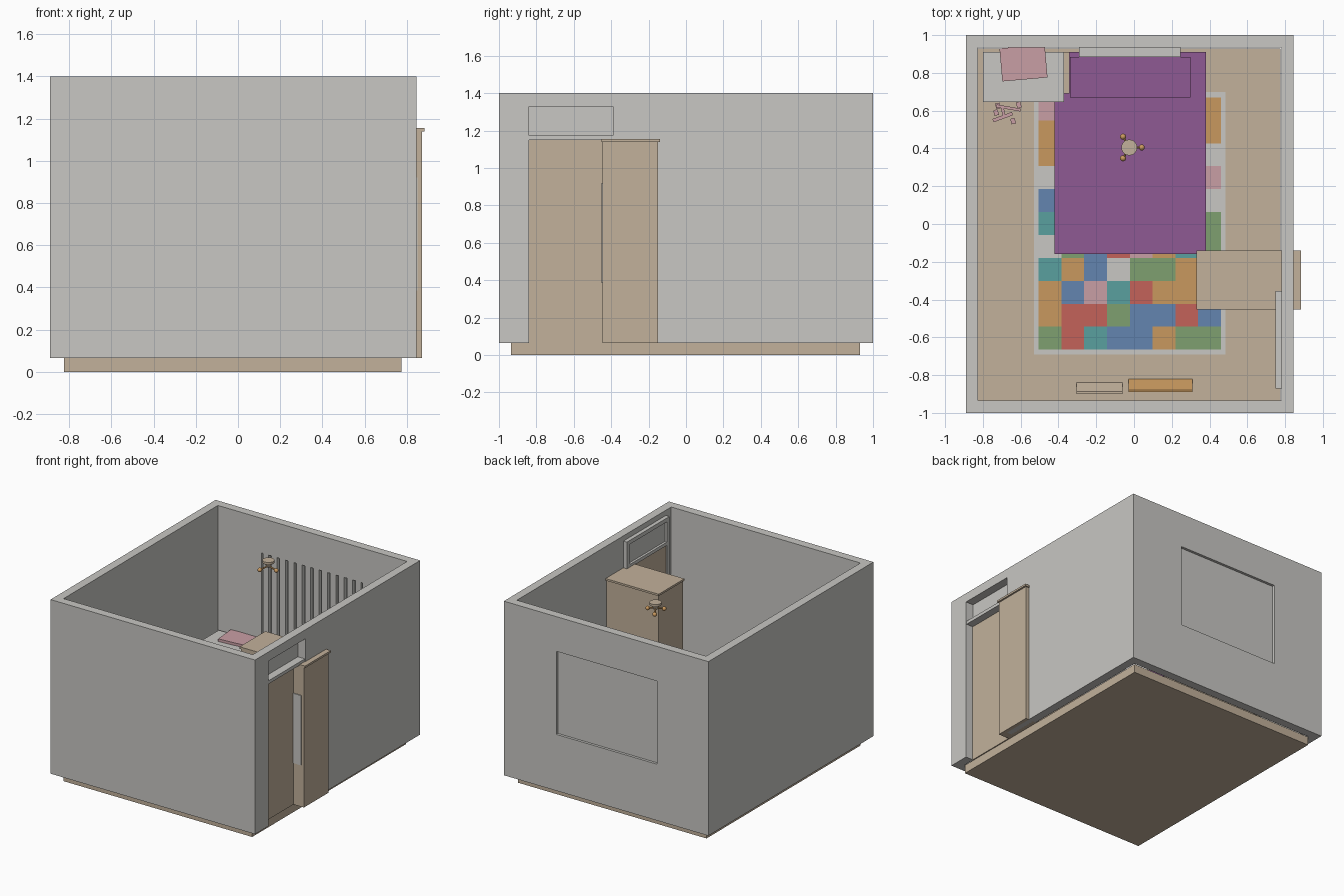
import bpy
import bmesh
from math import radians, sin, cos, pi
from mathutils import Vector, Matrix

cube = bpy.data.objects.get("Cube")
if cube:
    bpy.data.objects.remove(cube, do_unlink=True)


def material(name, hexcode):
    rgb = [int(hexcode[i:i + 2], 16) / 255 for i in (0, 2, 4)]
    col = [c / 12.92 if c < 0.04 else ((c + 0.055) / 1.055) ** 2.4 for c in rgb] + [1]
    m = bpy.data.materials.new(name)
    m.use_nodes = True
    m.diffuse_color = col
    m.node_tree.nodes["Principled BSDF"].inputs["Base Color"].default_value = col
    return m


grey = material("light grey", "c8c7c3")
beige = material("beige", "c2b19b")
purple = material("purple", "8f5a93")
pink = material("pink", "c99fa5")
orange = material("orange", "c9995f")
blue = material("blue", "6385b0")
teal = material("teal", "5aa09f")
green = material("green", "7ea070")
red = material("red", "c4625a")


def make(name, bm, mat):
    mesh = bpy.data.meshes.new(name)
    bmesh.ops.recalc_face_normals(bm, faces=bm.faces)
    bm.to_mesh(mesh)
    bm.free()
    ob = bpy.data.objects.new(name, mesh)
    bpy.context.collection.objects.link(ob)
    mesh.materials.append(mat)
    return ob


def box(name, mat, x, y, z, turn=0):
    """Box from (low, high) pairs, turned about its own vertical axis."""
    lo, hi = Vector((x[0], y[0], z[0])), Vector((x[1], y[1], z[1]))
    bm = bmesh.new()
    bmesh.ops.create_cube(bm, size=1, matrix=Matrix.Translation((lo + hi) / 2)
                          @ Matrix.Rotation(radians(turn), 4, 'Z')
                          @ Matrix.Diagonal((*(hi - lo), 1)))
    return make(name, bm, mat)


def rod(name, mat, a, b, r1, r2, sides=12):
    """Cylinder or cone between two points."""
    a, b = Vector(a), Vector(b)
    d = b - a
    bm = bmesh.new()
    bmesh.ops.create_cone(bm, cap_ends=True, segments=sides, radius1=r1, radius2=r2,
                          depth=d.length, matrix=Matrix.Translation((a + b) / 2)
                          @ d.to_track_quat('Z', 'Y').to_matrix().to_4x4())
    return make(name, bm, mat)


def wedge(name, mat, x, y, z, thick):
    """Board sloping up towards the front wall."""
    profile = [(y[1], z[0]), (y[0] + thick, z[1]), (y[0], z[1]), (y[0], z[0])]
    bm = bmesh.new()
    f = bm.faces.new([bm.verts.new((x[0], *p)) for p in profile])
    out = bmesh.ops.extrude_face_region(bm, geom=[f])["geom"]
    bmesh.ops.translate(bm, vec=(x[1] - x[0], 0, 0),
                        verts=[v for v in out if isinstance(v, bmesh.types.BMVert)])
    return make(name, bm, mat)


def cut(target, cutter):
    mod = target.modifiers.new("cut", 'BOOLEAN')
    mod.operation, mod.solver, mod.object = 'DIFFERENCE', 'EXACT', cutter
    bpy.context.view_layer.objects.active = target
    bpy.ops.object.modifier_apply(modifier=mod.name)
    bpy.data.objects.remove(cutter, do_unlink=True)


FLOOR = 0.065

# Shell: floor slab and walls with window and door openings
box("floor", beige, (-0.825, 0.775), (-0.935, 0.93), (0, FLOOR))
walls = box("walls", grey, (-0.89, 0.845), (-1, 1), (FLOOR, 1.4))
cut(walls, box("room_cutter", grey, (-0.825, 0.78), (-0.935, 0.935), (-1, 2)))
cut(walls, box("window_cutter", grey, (-0.455, 0.40), (0.8, 1.2), (0.497, 1.134)))
cut(walls, box("door_cutter", grey, (0.7, 1), (-0.84, -0.39), (-1, 1.33)))

# Window pane with upright blind slats
box("window_pane", grey, (-0.455, 0.40), (0.963, 0.98), (0.497, 1.134))
pitch = 0.855 / 12
for i in range(12):
    x = -0.455 + pitch * (i + 0.5)
    box("window_slat", grey, (x - 0.024, x + 0.024), (0.935, 0.964), (0.497, 1.134))

# Door with frame and fanlight
box("door", beige, (0.757, 0.783), (-0.84, -0.39), (FLOOR, 1.15))
box("fanlight_pane", grey, (0.768, 0.78), (-0.84, -0.39), (1.17, 1.33))
box("fanlight_bar", grey, (0.75, 0.84), (-0.84, -0.39), (1.15, 1.175))
for y in ((-0.87, -0.84), (-0.39, -0.355)):
    box("door_frame_post", grey, (0.75, 0.78), y, (FLOOR, 1.33))
box("door_frame_head", grey, (0.75, 0.78), (-0.87, -0.355), (1.33, 1.36))

# Wardrobe with a side mirror
box("wardrobe_body", beige, (0.34, 0.872), (-0.447, -0.15), (FLOOR, 1.14))
box("wardrobe_top", beige, (0.33, 0.885), (-0.452, -0.14), (1.14, 1.155))
box("wardrobe_mirror", grey, (0.36, 0.85), (-0.453, -0.447), (0.385, 0.92))

# Patchwork rug, rows listed from the front
box("rug_border", grey, (-0.53, 0.485), (-0.69, 0.70), (FLOOR, 0.07))
patches = {"O": orange, "B": blue, "T": teal, "G": green, "R": red, "P": pink, "W": grey}
rows = ["GRTBBOGG", "ORRGBBRB", "OBPTROOG", "TOBWGGOB", "WGBRPOTG", "TRWBOGPG",
        "BOGTRWBW", "WPRGBTOP", "OBTWGROW", "OGPBTWRO", "PTORWBGO"]
bm = bmesh.new()
w, d = 0.965 / 8, 1.335 / 11
mats = list(patches.values())
for j, row in enumerate(rows):
    for i, key in enumerate(row):
        x, y = -0.505 + i * w, -0.665 + j * d
        f = bm.faces.new([bm.verts.new((px, py, 0.072)) for px, py in
                          ((x, y), (x + w, y), (x + w, y + d), (x, y + d))])
        f.material_index = list(patches).index(key)
rug = make("rug_patches", bm, mats[0])
for m in mats[1:]:
    rug.data.materials.append(m)

# Bed
box("bed_base", beige, (-0.41, 0.37), (-0.15, 0.905), (FLOOR, 0.18))
box("bed_cover", purple, (-0.42, 0.38), (-0.16, 0.91), (0.18, 0.30))
box("pillow", purple, (-0.34, 0.30), (0.67, 0.885), (0.30, 0.35))
box("radiator", grey, (-0.29, 0.245), (0.885, 0.934), (0.15, 0.45))

# Desk with a pink folder on it
box("desk_top", grey, (-0.80, -0.37), (0.645, 0.91), (0.43, 0.46))
box("desk_side_left", grey, (-0.80, -0.775), (0.655, 0.91), (FLOOR, 0.43))
box("desk_side_right", beige, (-0.37, -0.342), (0.69, 0.91), (FLOOR, 0.43))
box("folder", pink, (-0.705, -0.465), (0.765, 0.94), (0.46, 0.48), turn=5)

# Small pink stool frame on the floor
box("stool_bar_back", pink, (-0.73, -0.60), (0.607, 0.622), (0.16, 0.18), turn=-10)
box("stool_bar_front", pink, (-0.75, -0.64), (0.557, 0.575), (0.16, 0.18), turn=20)
box("stool_crossbar", pink, (-0.70, -0.685), (0.565, 0.62), (0.155, 0.175), turn=10)
for x, y in ((-0.73, 0.59), (-0.64, 0.545), (-0.72, 0.625), (-0.61, 0.63)):
    box("stool_leg", pink, (x - 0.012, x + 0.012), (y - 0.015, y + 0.015), (FLOOR, 0.165), turn=15)

# Sloping boards by the front wall
wedge("beige_board", beige, (-0.305, -0.06), (-0.90, -0.84), (FLOOR, 0.13), 0.012)
wedge("orange_board", orange, (-0.03, 0.31), (-0.89, -0.82), (FLOOR, 0.14), 0.012)

# Ceiling lamp with three bulbs
cx, cy = -0.025, 0.405
rod("lamp_plate", beige, (cx, cy, 1.38), (cx, cy, 1.398), 0.042, 0.042, 24)
rod("lamp_stem", beige, (cx, cy, 1.345), (cx, cy, 1.38), 0.014, 0.03, 16)
for k in range(3):
    a = k * 2 * pi / 3
    tip = (cx + 0.066 * cos(a), cy + 0.066 * sin(a), 1.335)
    rod("lamp_arm", orange, (cx, cy, 1.355), tip, 0.006, 0.006, 8)
    bm = bmesh.new()
    bmesh.ops.create_uvsphere(bm, u_segments=16, v_segments=10, radius=0.016,
                              matrix=Matrix.Translation(tip))
    for f in bm.faces:
        f.smooth = True
    make("lamp_bulb", bm, orange)
